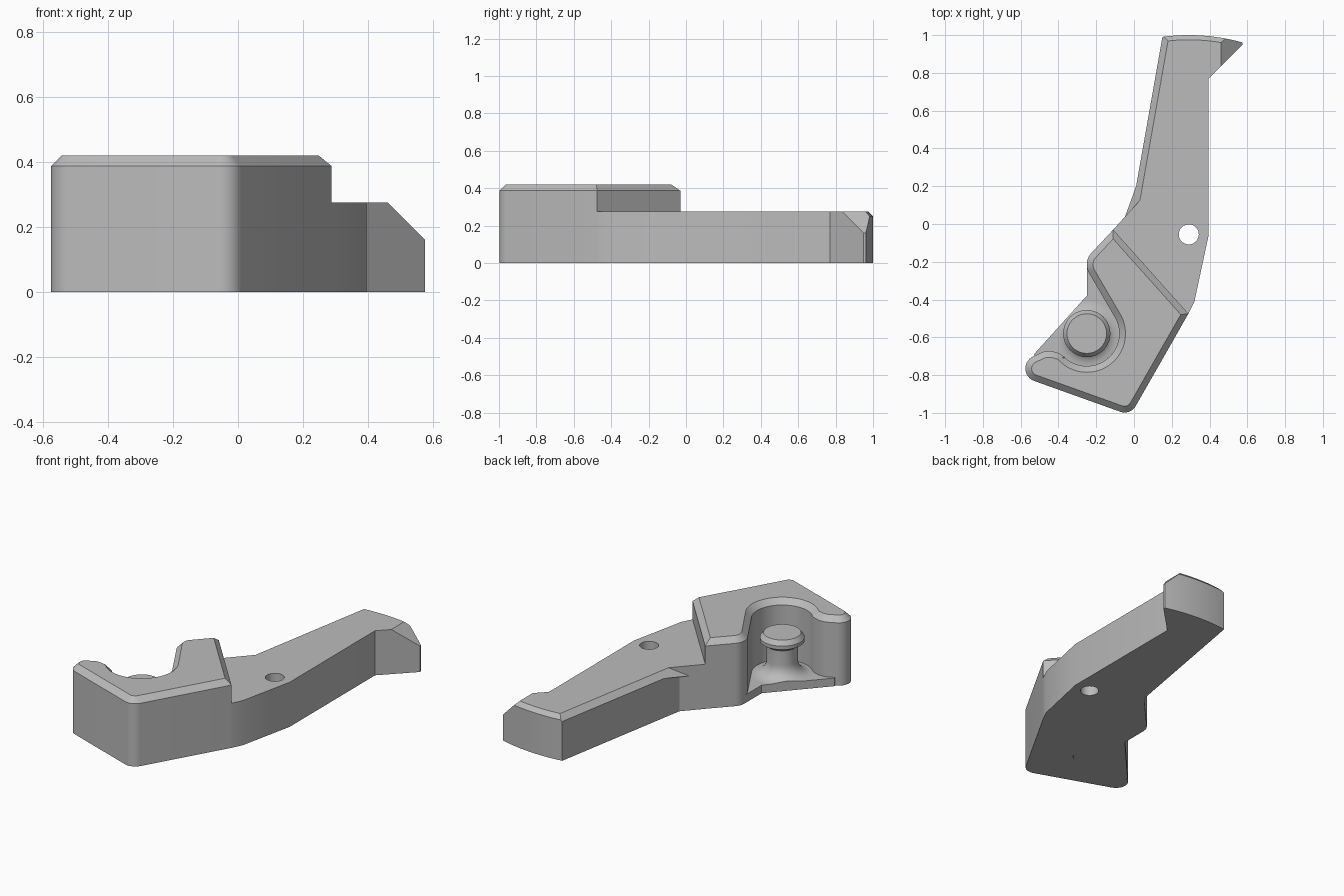
import bpy, bmesh
from math import sin, cos, radians, pi
from mathutils import Vector

cube = bpy.data.objects.get("Cube")
if cube:
    bpy.data.objects.remove(cube, do_unlink=True)

grey = bpy.data.materials.new("plain grey")
grey.use_nodes = True
grey.diffuse_color = (0.5, 0.5, 0.5, 1)
grey.node_tree.nodes["Principled BSDF"].inputs["Base Color"].default_value = (0.5, 0.5, 0.5, 1)


def arc(cx, cy, r, start, end, n=10):
    angles = [radians(start + (end - start) * i / n) for i in range(n + 1)]
    return [(cx + r * cos(a), cy + r * sin(a)) for a in angles]


def prism(outline, height, chamfer_top=0):
    """Extrude a plan outline upward, optionally chamfering the whole top rim."""
    bm = bmesh.new()
    base = bm.faces.new([bm.verts.new((x, y, 0)) for x, y in outline])
    ext = bmesh.ops.extrude_face_region(bm, geom=[base])["geom"]
    rim = [v for v in ext if isinstance(v, bmesh.types.BMVert)]
    top = next(f for f in ext if isinstance(f, bmesh.types.BMFace))
    bmesh.ops.translate(bm, verts=rim, vec=(0, 0, height))
    bmesh.ops.recalc_face_normals(bm, faces=bm.faces)
    if chamfer_top:
        bmesh.ops.inset_individual(bm, faces=[top], thickness=chamfer_top, use_even_offset=True)
        for v in rim:
            v.co.z = height - chamfer_top
        for v in top.verts:
            v.co.z = height
    return bm


def slice_off(bm, point, normal):
    """Remove everything on the normal side of a plane and cap the cut."""
    cut = bmesh.ops.bisect_plane(bm, geom=bm.verts[:] + bm.edges[:] + bm.faces[:],
                                 plane_co=point, plane_no=normal, clear_outer=True)
    edges = [e for e in cut["geom_cut"] if isinstance(e, bmesh.types.BMEdge)]
    bmesh.ops.holes_fill(bm, edges=edges)


def finish(bm, name):
    bmesh.ops.recalc_face_normals(bm, faces=bm.faces)
    mesh = bpy.data.meshes.new(name)
    bm.to_mesh(mesh)
    bm.free()
    mesh.materials.append(grey)
    obj = bpy.data.objects.new(name, mesh)
    bpy.context.collection.objects.link(obj)
    return obj


def activate(obj):
    bpy.ops.object.select_all(action="DESELECT")
    obj.select_set(True)
    bpy.context.view_layer.objects.active = obj


def subtract(obj, cutter):
    cutter.hide_render = True
    mod = obj.modifiers.new("cut", "BOOLEAN")
    mod.operation, mod.solver, mod.object = "DIFFERENCE", "EXACT", cutter
    activate(obj)
    bpy.ops.object.modifier_apply(modifier=mod.name)
    bpy.data.objects.remove(cutter, do_unlink=True)


ARM_H, HEAD_H, FLOOR_H, CHAMFER = 0.275, 0.42, 0.05, 0.033
pivot = (0.29, -0.055)
step_left, step_right = (-0.11, -0.03), (0.288, -0.475)
elbow = Vector((-0.01, 0.08, 0))

# Arm: rounded far end swings about the pivot hole
end_arc = arc(*pivot, 1.055, 74.4, 97.6, 12)
bm = prism(end_arc + [elbow[:2], step_left, step_right, (0.32, -0.41),
                      (0.395, -0.06), (0.395, 0.77), (0.575, 0.95)], ARM_H)
end_edges = [e for e in bm.edges
             if all(v.co.z > ARM_H - 0.01 and v.co.y > 0.955 for v in e.verts)]
bmesh.ops.bevel(bm, geom=end_edges, offset=0.025, segments=1, affect="EDGES")
slice_off(bm, (0.46, 0, ARM_H), (1, 0, 1))
arm = finish(bm, "arm")

# Chamfer along the arm's long slanted edge
along = (Vector((*end_arc[-1], 0)) - elbow).normalized()
inward = Vector((along.y, -along.x, 0))
heel = elbow - Vector((*step_left, 0))
heel /= heel.dot(inward)
bm = bmesh.new()
for depth, z in ((0.05, 0.05), (-0.03, -0.03), (-0.03, 0.05)):
    near = elbow + heel * depth + Vector((0, 0, ARM_H - CHAMFER + z))
    bm.verts.new(near)
    bm.verts.new(near + along * 1.2)
bmesh.ops.convex_hull(bm, input=bm.verts)
subtract(arm, finish(bm, "chamfer_cutter"))

# Pivot hole
bm = prism(arc(*pivot, 0.053, 0, 350, 35), 1)
bmesh.ops.translate(bm, verts=bm.verts, vec=(0, 0, -0.5))
subtract(arm, finish(bm, "hole_cutter"))

# Head: raised block with a hooked pocket round the pin
pin = (-0.25, -0.58)
outline = [step_right, step_left]
outline += arc(-0.16, -0.215, 0.09, 135, 213)
outline += arc(*pin, 0.172, 33, -132, 28)
outline += arc(-0.451, -0.803, 0.13, 48, 104, 8)
outline += arc(-0.505, -0.765, 0.07, 120, 251, 12)
outline += arc(-0.05, -0.93, 0.068, 251, 330, 8)
head = finish(prism(outline, HEAD_H, CHAMFER), "head")

# Pocket floor
edge_a, edge_b = Vector((-0.25, -0.38, 0)), Vector((-0.53, -0.69, 0))
floor = finish(prism([(-0.25, -0.21), edge_a[:2], edge_b[:2], (-0.5, -0.76), (-0.25, -0.82),
                      (-0.05, -0.62), (-0.05, -0.45), (-0.16, -0.21)], FLOOR_H), "pocket_floor")

# Pin: flared foot, straight shaft and chamfered cap
profile = [(0, 0.01), (0.172, 0.01)]
profile += [(x, z) for x, z in arc(0.172, FLOOR_H + 0.085, 0.085, 270, 180, 8)]
profile += [(0.087, 0.225), (0.125, 0.25), (0.125, 0.272), (0.105, 0.3), (0, 0.3)]
bm = bmesh.new()
points = [bm.verts.new((pin[0] + r, pin[1], z)) for r, z in profile]
chain = [bm.edges.new(pair) for pair in zip(points, points[1:])]
bmesh.ops.spin(bm, geom=points + chain, cent=(*pin, 0), axis=(0, 0, 1),
               angle=2 * pi, steps=40, use_merge=True)
bmesh.ops.remove_doubles(bm, verts=bm.verts, dist=0.0005)
side = edge_b - edge_a
slice_off(bm, edge_a, (side.y, -side.x, 0))
post = finish(bm, "pin")

for obj in (arm, head, floor, post):
    activate(obj)
    bpy.ops.object.shade_smooth_by_angle(angle=radians(28))
